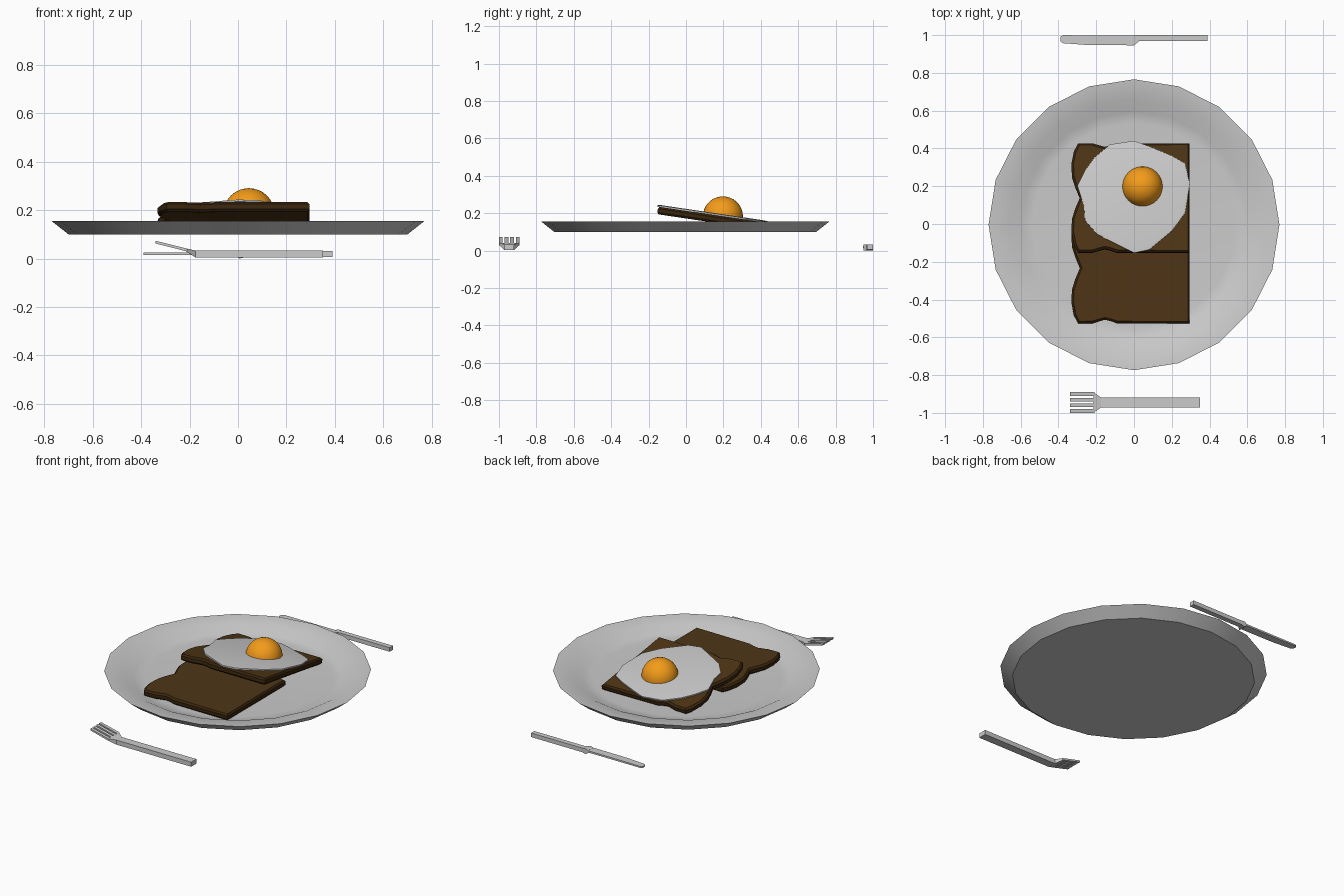
import bpy, bmesh, math
from mathutils import Matrix

if "Cube" in bpy.data.objects:
    bpy.data.objects.remove(bpy.data.objects["Cube"])


def material(name, rgb):
    m = bpy.data.materials.new(name)
    m.diffuse_color = (*rgb, 1)
    m.use_nodes = True
    m.node_tree.nodes["Principled BSDF"].inputs["Base Color"].default_value = m.diffuse_color
    return m


bread = material("bread", (0.077, 0.036, 0.008))
crust = material("crust", (0.04, 0.018, 0.004))
orange = material("yolk_orange", (0.9, 0.33, 0.01))


def finish(name, bm, mats=(), smooth=None, loc=(0, 0, 0), tilt=0):
    bmesh.ops.recalc_face_normals(bm, faces=bm.faces)
    me = bpy.data.meshes.new(name)
    bm.to_mesh(me)
    bm.free()
    ob = bpy.data.objects.new(name, me)
    bpy.context.collection.objects.link(ob)
    for m in mats:
        me.materials.append(m)
    ob.location = loc
    ob.rotation_euler.x = tilt
    if smooth:
        bpy.ops.object.select_all(action='DESELECT')
        ob.select_set(True)
        bpy.context.view_layer.objects.active = ob
        bpy.ops.object.shade_smooth_by_angle(angle=math.radians(smooth))
    return ob


def slab(name, outline, z0, z1, inset, depth, mats=(), **kw):
    """Extruded outline whose caps are chamfered; the chamfer and sides use the second material."""
    bm = bmesh.new()
    base = bm.faces.new([bm.verts.new((x, y, z0 + depth)) for x, y in outline])
    new = bmesh.ops.extrude_face_region(bm, geom=[base], use_keep_orig=True)["geom"]
    top = [g for g in new if isinstance(g, bmesh.types.BMFace)][0]
    bmesh.ops.translate(bm, verts=top.verts[:], vec=(0, 0, z1 - z0 - 2 * depth))
    bmesh.ops.recalc_face_normals(bm, faces=bm.faces)
    for f in bm.faces:
        f.material_index = len(mats) - 1 if mats else 0
    bmesh.ops.inset_individual(bm, faces=[base, top], thickness=inset, depth=depth)
    base.material_index = top.material_index = 0
    return finish(name, bm, mats, **kw)


def loft(bm, sections):
    """Box sections (x, y0, y1, z0, z1) joined along x."""
    rings = [[bm.verts.new((x, y, z)) for y, z in ((a, c), (b, c), (b, d), (a, d))]
             for x, a, b, c, d in sections]
    for r, s in zip(rings, rings[1:]):
        for i in range(4):
            j = (i + 1) % 4
            bm.faces.new((r[i], r[j], s[j], s[i]))
    bm.faces.new(rings[0])
    bm.faces.new(rings[-1])


# Plate: 20-sided turned profile
bm = bmesh.new()
profile = [(0, 0.10), (0.70, 0.10), (0.77, 0.155), (0.665, 0.145), (0.60, 0.112), (0.54, 0.108), (0, 0.108)]
pv = [bm.verts.new((0, r, z)) for r, z in profile]
pe = [bm.edges.new(p) for p in zip(pv, pv[1:])]
bmesh.ops.spin(bm, geom=pv + pe, cent=(0, 0, 0), axis=(0, 0, 1), angle=math.tau, steps=20)
bmesh.ops.remove_doubles(bm, verts=bm.verts, dist=0.0005)
finish("plate", bm, smooth=32, loc=(0, -0.004, 0))

# Two bread slices, outline mirrored across its middle
half = [(0.295, 0.292), (-0.09, 0.292), (-0.125, 0.28), (-0.155, 0.273), (-0.19, 0.283), (-0.22, 0.292),
        (-0.295, 0.292), (-0.318, 0.25), (-0.332, 0.18), (-0.328, 0.11), (-0.31, 0.055)]
outline = half + [(-0.287, 0)] + [(x, -y) for x, y in reversed(half)]
upper = dict(loc=(0, 0.137, 0.172), tilt=-0.147)
slab("lower_toast", outline, -0.02, 0.02, 0.012, 0.01, (bread, crust), loc=(0, -0.234, 0.13))
slab("upper_toast", outline, -0.02, 0.02, 0.012, 0.01, (bread, crust), **upper)

# Egg white lying on the tilted slice
white = [(0, .44), (-.127, .42), (-.21, .35), (-.26, .28), (-.30, .20), (-.265, .09), (-.26, .015),
         (-.195, -.06), (-.127, -.095), (0, -.16), (.08, -.143), (.2, -.042), (.27, .053), (.296, .21),
         (.27, .32), (.2, .36), (.085, .408)]
slab("egg_white", [(x, y - 0.137) for x, y in white], 0.017, 0.031, 0.02, 0.003, smooth=30, **upper)

# Yolk dome
bm = bmesh.new()
bmesh.ops.create_uvsphere(bm, u_segments=32, v_segments=16, radius=0.107,
                          matrix=Matrix.Translation((0.045, 0.058, 0.02)))
bmesh.ops.bisect_plane(bm, geom=bm.verts[:] + bm.edges[:] + bm.faces[:], plane_co=(0, 0, 0.019),
                       plane_no=(0, 0, 1), clear_inner=True)
finish("egg_yolk", bm, (orange,), smooth=40, **upper)

# Fork: handle flaring into a raised head with four tines
bm = bmesh.new()
loft(bm, [(0.35, -0.971, -0.919, 0.004, 0.033), (-0.175, -0.971, -0.919, 0.004, 0.033),
          (-0.215, -1.0, -0.89, 0.030, 0.042)])
for i in range(4):
    y = -1.0 + 0.03 * i
    loft(bm, [(-0.21, y, y + 0.02, 0.029, 0.041), (-0.34, y, y + 0.02, 0.062, 0.073)])
finish("fork", bm)

# Knife: handle, bolster and thin blade
bm = bmesh.new()
loft(bm, [(0.39, 0.968, 1.0, 0.006, 0.032), (0.02, 0.968, 1.0, 0.006, 0.032)])
loft(bm, [(0.025, 0.966, 1.0, 0.004, 0.033), (0.005, 0.95, 1.0, 0.0, 0.034),
          (-0.01, 0.948, 0.998, 0.012, 0.026)])
loft(bm, [(0, 0.946, 0.998, 0.014, 0.025), (-0.25, 0.948, 0.998, 0.014, 0.025),
          (-0.375, 0.957, 1.0, 0.015, 0.024), (-0.39, 0.967, 0.99, 0.015, 0.024)])
finish("knife", bm)
